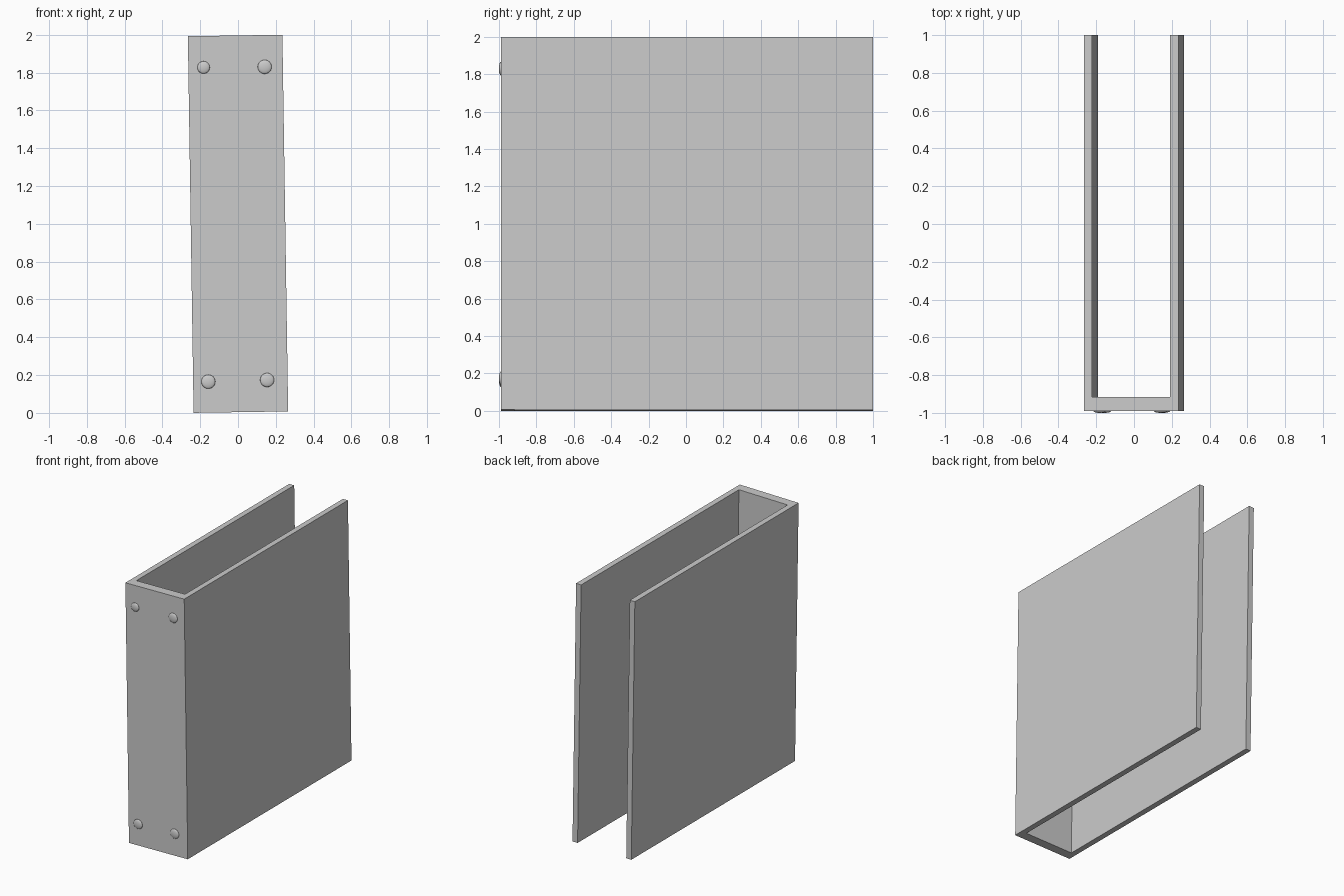
import bpy, bmesh, math
from mathutils import Matrix

if "Cube" in bpy.data.objects:
    bpy.data.objects.remove(bpy.data.objects["Cube"])

TILT = -0.0152            # slight lean about the y axis
W, H = 0.25, 1.992        # half width, height
SIDE, FRONT = 0.043, 0.072
Y0, Y1 = -0.989, 1.0
lean = Matrix.Translation((0, 0, 1)) @ Matrix.Rotation(TILT, 4, 'Y')


def add_object(name, bm):
    mesh = bpy.data.meshes.new(name)
    bmesh.ops.recalc_face_normals(bm, faces=bm.faces)
    bm.to_mesh(mesh)
    bm.free()
    obj = bpy.data.objects.new(name, mesh)
    bpy.context.collection.objects.link(obj)
    return obj


# U-shaped channel: a plan profile extruded upwards, then leaned
profile = [(-W, Y0), (W, Y0), (W, Y1), (W - SIDE, Y1), (W - SIDE, Y0 + FRONT),
           (-W + SIDE, Y0 + FRONT), (-W + SIDE, Y1), (-W, Y1)]
bm = bmesh.new()
base = bm.faces.new([bm.verts.new((x, y, -H / 2)) for x, y in profile])
ext = bmesh.ops.extrude_face_region(bm, geom=[base])
top = [v for v in ext["geom"] if isinstance(v, bmesh.types.BMVert)]
bmesh.ops.translate(bm, verts=top, vec=(0, 0, H))
bmesh.ops.transform(bm, matrix=lean, verts=bm.verts)
add_object("channel_body", bm)

# Low domed rivets on the front plate: x, z, radius
rivets = [(-0.182, 1.827, 0.033), (0.141, 1.83, 0.037),
          (-0.157, 0.165, 0.037), (0.154, 0.174, 0.037)]
for i, (x, z, r) in enumerate(rivets):
    bm = bmesh.new()
    bmesh.ops.create_uvsphere(bm, u_segments=24, v_segments=12, radius=1)
    bmesh.ops.transform(bm, verts=bm.verts, matrix=(
        Matrix.Translation((x, Y0, z)) @ Matrix.Diagonal((r, 0.011, r, 1))
        @ Matrix.Rotation(math.pi / 2, 4, 'X')))
    for f in bm.faces:
        f.smooth = True
    add_object(f"rivet_{i + 1}", bm)
